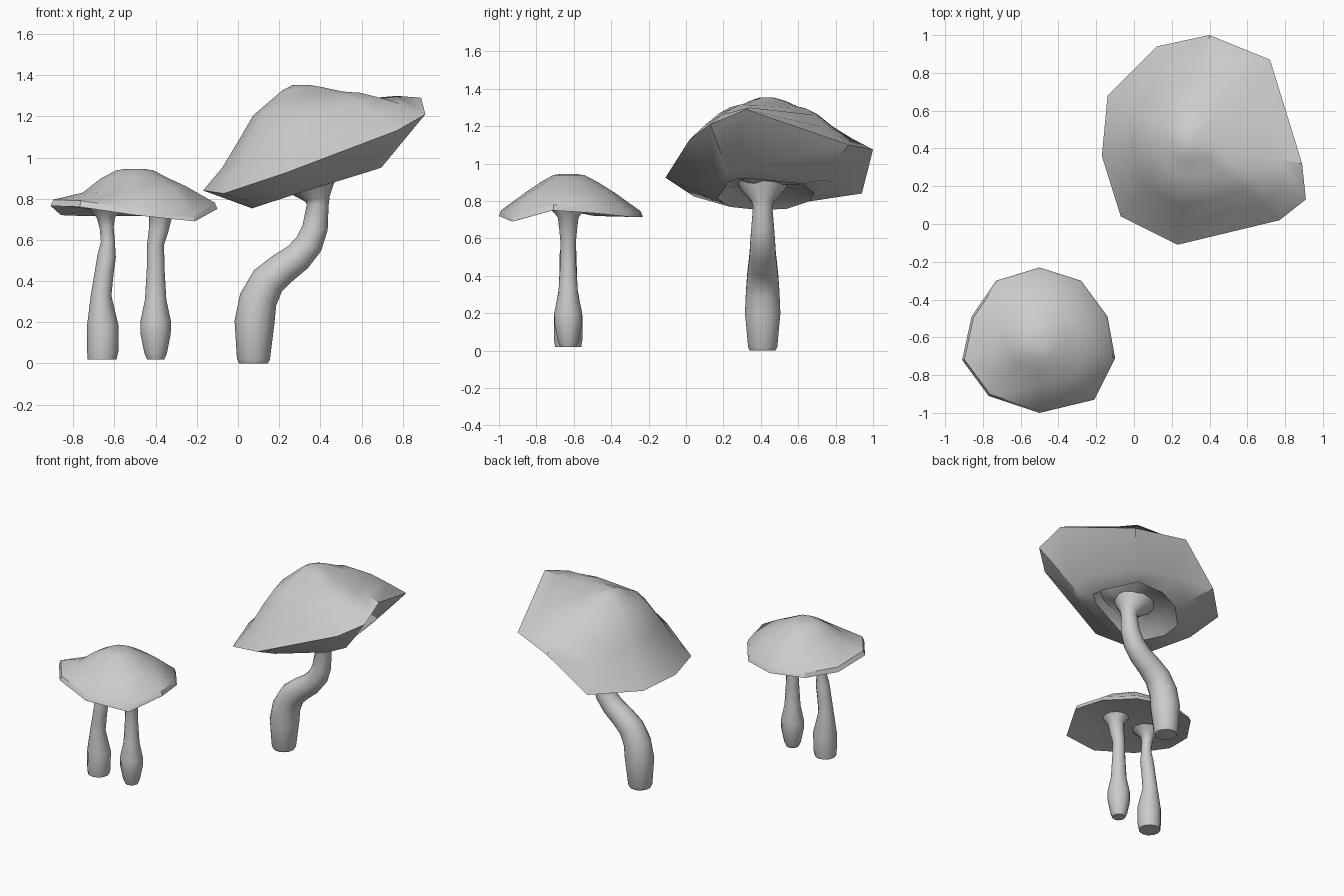
import bpy, bmesh
from math import cos, sin, pi, radians
from mathutils import Vector

if "Cube" in bpy.data.objects:
    bpy.data.objects.remove(bpy.data.objects["Cube"])


def loft(name, rings, angle):
    """Skin a list of equal-length point rings and close both ends."""
    bm = bmesh.new()
    vr = [[bm.verts.new(p) for p in r] for r in rings]
    n = len(rings[0])
    for a, b in zip(vr, vr[1:]):
        for i in range(n):
            j = (i + 1) % n
            bm.faces.new((a[i], a[j], b[j], b[i]))
    bm.faces.new(vr[0])
    bm.faces.new(vr[-1])
    bmesh.ops.recalc_face_normals(bm, faces=bm.faces)
    me = bpy.data.meshes.new(name)
    bm.to_mesh(me)
    bm.free()
    ob = bpy.data.objects.new(name, me)
    bpy.context.collection.objects.link(ob)
    bpy.ops.object.select_all(action='DESELECT')
    bpy.context.view_layer.objects.active = ob
    ob.select_set(True)
    bpy.ops.object.shade_smooth_by_angle(angle=radians(angle))
    return ob


def shrink(rim, c, s, zfun):
    """Ring similar to the rim, scaled about c, with height from zfun(x, rim z)."""
    out = []
    for x, y, z in rim:
        px, py = c[0] + (x - c[0]) * s, c[1] + (y - c[1]) * s
        out.append((px, py, zfun(px, z)))
    return out


def stem(name, y, path, sides=12):
    """Tube with varying radius along an (x, z, radius) path."""
    rings = []
    for i, (x, z, r) in enumerate(path):
        a, b = path[max(i - 1, 0)], path[min(i + 1, len(path) - 1)]
        t = Vector((b[0] - a[0], 0, b[1] - a[1])).normalized()
        if i == 0:
            t = Vector((0, 0, 1))
        u, v = Vector((t.z, 0, -t.x)), Vector((0, 1, 0))
        c = Vector((x, y, z))
        rings.append([c + r * (cos(k * 2 * pi / sides) * u + sin(k * 2 * pi / sides) * v)
                      for k in range(sides)])
    loft(name, rings, 50)


# Large tilted cap: underside collar, rim, dome
rim = [(.40, 1.0, 1.075), (.12, .94, .84), (-.14, .68, .84), (-.17, .36, .84),
       (-.07, .04, .825), (.23, -.11, .925), (.77, .02, 1.13), (.91, .13, 1.21),
       (.89, .32, 1.29), (.72, .87, 1.10)]
top, low = (.30, .43), (.28, .41)
collar_z = lambda x, z: .75 + (x - .06) * .33
collar = shrink(rim, low, .47, collar_z)
mid = [(x, y, .64 * c[2] + .36 * r[2] - .15 * max(0, x - .2))
       for (x, y, _), c, r in zip(shrink(rim, low, .66, collar_z), collar, rim)]
loft("large_cap", [
    shrink(rim, (.37, .41), .16, lambda x, z: .89),
    shrink(rim, (.31, .41), .38, lambda x, z: .79 + (x - .06) * .33),
    collar, mid, rim,
    shrink(rim, top, .80, lambda x, z: .5 * z + .5 * (1.085 + x * .29)),
    shrink(rim, top, .62, lambda x, z: 1.09 + x * .30),
    shrink(rim, top, .48, lambda x, z: 1.19 + x * .21),
    shrink(rim, top, .34, lambda x, z: 1.26 + (x - .13) * .16),
    shrink(rim, top, .18, lambda x, z: 1.325 + (x - .2) * .08),
    shrink(rim, top, .07, lambda x, z: 1.353)], 35)

# Large bent stem, flaring under the cap
stem("large_stem", .41, [
    (.075, 0, .07), (.075, .02, .08), (.08, .20, .097), (.098, .31, .092),
    (.145, .40, .085), (.215, .46, .078), (.29, .515, .072), (.345, .58, .068),
    (.375, .66, .062), (.387, .77, .053), (.385, .80, .062), (.37, .85, .105),
    (.35, .90, .14)], 14)

# Small cap shared by two stems
rim2 = [(-.50, -.23, .715), (-.73, -.30, .715), (-.86, -.49, .72), (-.91, -.72, .765),
        (-.77, -.91, .76), (-.50, -1.0, .72), (-.21, -.93, .69), (-.10, -.71, .75),
        (-.14, -.49, .735), (-.28, -.30, .715)]
c2 = (-.50, -.63)
loft("small_cap", [
    shrink(rim2, c2, .15, lambda x, z: .755),
    shrink(rim2, c2, .55, lambda x, z: .75),
    shrink(rim2, c2, .94, lambda x, z: z + .004),
    rim2,
    shrink(rim2, c2, .97, lambda x, z: z + .03),
    shrink(rim2, c2, .62, lambda x, z: .845 + (x + .5) * .06),
    shrink(rim2, c2, .40, lambda x, z: .90),
    shrink(rim2, c2, .22, lambda x, z: .938),
    shrink(rim2, c2, .10, lambda x, z: .945)], 35)

# Small stems
stem("small_stem_left", -.63, [
    (-.66, .02, .07), (-.657, .06, .076), (-.657, .18, .077), (-.665, .33, .05),
    (-.65, .44, .046), (-.638, .52, .045), (-.632, .59, .034), (-.638, .66, .034),
    (-.642, .71, .045), (-.64, .76, .10)])
stem("small_stem_right", -.63, [
    (-.40, .02, .042), (-.40, .05, .055), (-.40, .14, .073), (-.40, .20, .075),
    (-.40, .31, .052), (-.40, .46, .043), (-.40, .58, .041), (-.385, .65, .048),
    (-.377, .71, .055), (-.375, .76, .09)])
